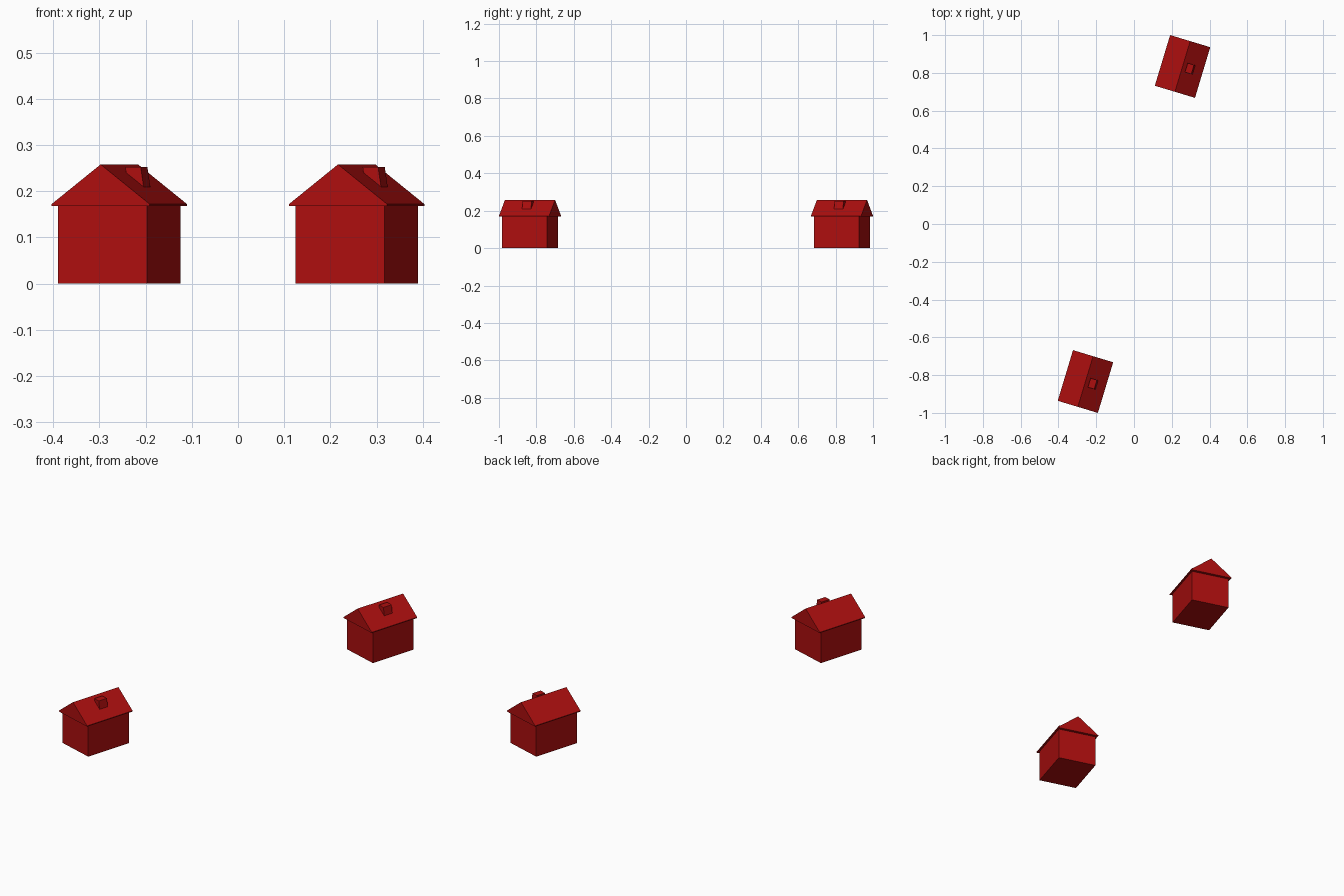
import bpy, bmesh, math
from mathutils import Matrix

if "Cube" in bpy.data.objects:
    bpy.data.objects.remove(bpy.data.objects["Cube"])

red = bpy.data.materials.new("house_red")
red.diffuse_color = (0.42, 0.0045, 0.0045, 1)
red.use_nodes = True
red.node_tree.nodes["Principled BSDF"].inputs["Base Color"].default_value = red.diffuse_color

TURN = math.radians(-16.8)


def extrude_profile(name, profile, y0, y1, place):
    """Extrude a closed x-z profile along y, then move it into place."""
    bm = bmesh.new()
    face = bm.faces.new([bm.verts.new((x, y0, z)) for x, z in profile])
    new = bmesh.ops.extrude_face_region(bm, geom=[face])["geom"]
    verts = [g for g in new if isinstance(g, bmesh.types.BMVert)]
    bmesh.ops.translate(bm, verts=verts, vec=(0, y1 - y0, 0))
    bmesh.ops.recalc_face_normals(bm, faces=bm.faces)
    mesh = bpy.data.meshes.new(name)
    bm.to_mesh(mesh)
    bm.free()
    mesh.materials.append(red)
    obj = bpy.data.objects.new(name, mesh)
    obj.matrix_world = place
    bpy.context.collection.objects.link(obj)
    return obj


def house(label, x, y):
    place = Matrix.Translation((x, y, 0)) @ Matrix.Rotation(TURN, 4, 'Z')
    # box of walls
    extrude_profile(label + "_walls",
                    [(-0.101, 0), (0.101, 0), (0.101, 0.17), (-0.101, 0.17)],
                    -0.1255, 0.1255, place)
    # solid gable roof with overhang and a thin eave edge
    extrude_profile(label + "_roof",
                    [(-0.111, 0.168), (0.111, 0.168), (0.111, 0.172),
                     (0, 0.258), (-0.111, 0.172)],
                    -0.14, 0.14, place)
    # chimney on the right slope, leaning slightly to the ridge
    extrude_profile(label + "_chimney",
                    [(0.029, 0.200), (0.064, 0.200), (0.056, 0.252), (0.021, 0.252)],
                    -0.025, 0.025, place)


house("front_house", -0.257, -0.834)
house("back_house", 0.257, 0.834)
